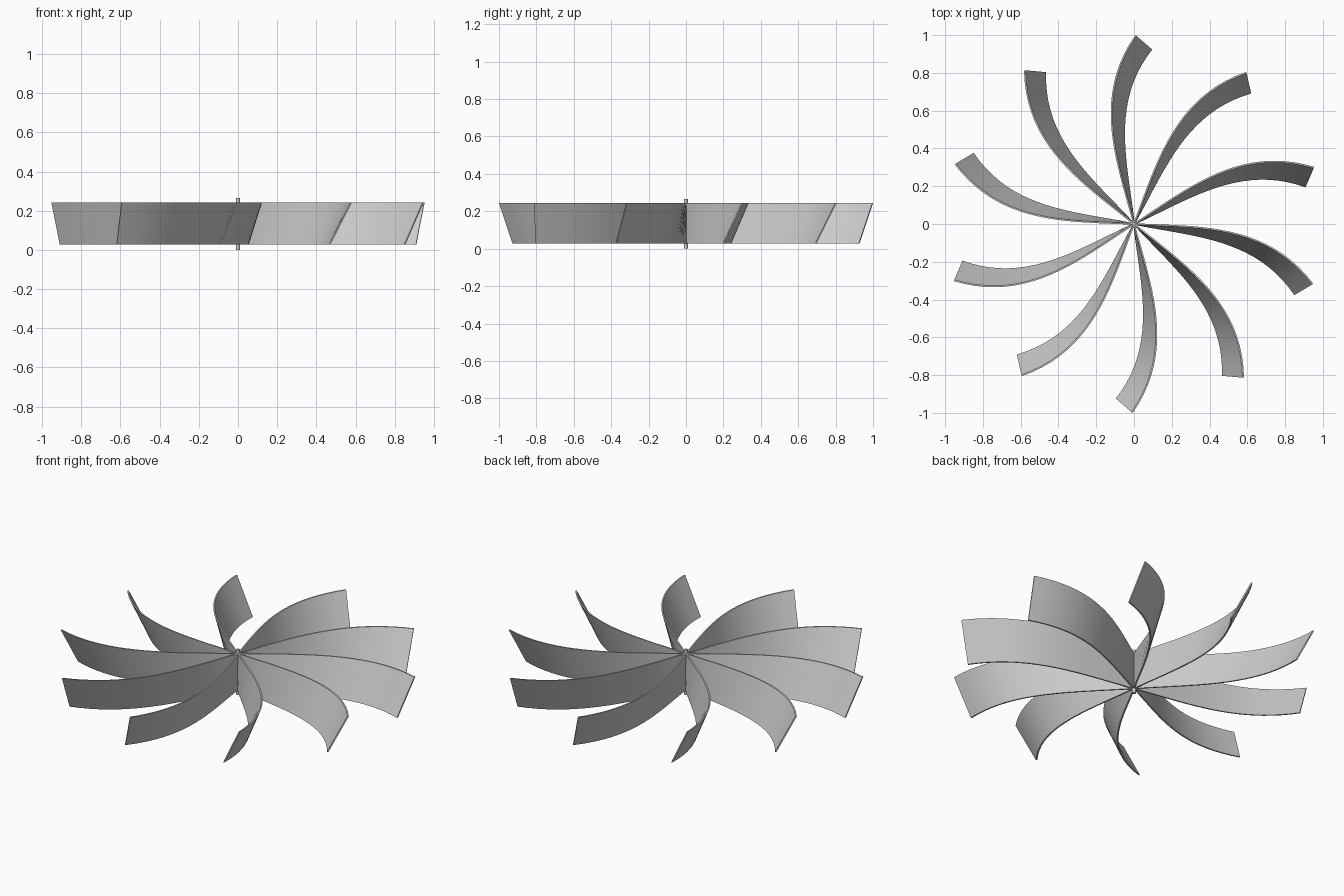
import bpy, bmesh
from math import pi, radians
from mathutils import Vector, Matrix

if "Cube" in bpy.data.objects:
    bpy.data.objects.remove(bpy.data.objects["Cube"])

BLADES = 10
STEPS = 20
THICK = 0.008
Z_LOW, Z_HIGH = 0.028, 0.243


def rail(tip, a, b):
    """Curved plan-view line from the axis to the tip, bowed to its left."""
    tip = Vector(tip)
    left = Vector((-tip.y, tip.x)).normalized()
    pts = []
    for i in range(STEPS + 1):
        u = i / STEPS
        pts.append(tip * u + left * (u * (1 - u) * (a + b * u)))
    return pts


def offset(pts, d):
    """Shift a plan-view line sideways."""
    out = []
    for i, p in enumerate(pts):
        t = (pts[min(i + 1, STEPS)] - pts[max(i - 1, 0)]).normalized()
        out.append(p + Vector((-t.y, t.x)) * d)
    return out


def smooth(ob):
    bpy.context.view_layer.objects.active = ob
    ob.select_set(True)
    bpy.ops.object.shade_smooth_by_angle(angle=radians(30))
    ob.select_set(False)


# Blade: vertical at the hub, leaning outward toward the tip
upper = rail((0.01, 0.998), 0.28, 0.40)
lower = rail((0.093, 0.926), 0.20, 0.39)
h = THICK / 2
rails = [(offset(lower, h), Z_LOW), (offset(upper, h), Z_HIGH),
         (offset(upper, -h), Z_HIGH), (offset(lower, -h), Z_LOW)]
bm = bmesh.new()
rows = [[bm.verts.new((p.x, p.y, z)) for p in pts] for pts, z in rails]
for k in range(4):
    r0, r1 = rows[k], rows[(k + 1) % 4]
    for i in range(STEPS):
        bm.faces.new((r0[i], r0[i + 1], r1[i + 1], r1[i]))
bm.faces.new([r[0] for r in rows])
bm.faces.new([r[-1] for r in reversed(rows)])
bmesh.ops.recalc_face_normals(bm, faces=bm.faces)
mesh = bpy.data.meshes.new("blade")
bm.to_mesh(mesh)
bm.free()

# Ring of blades sharing one mesh
for n in range(BLADES):
    ob = bpy.data.objects.new(f"blade_{n + 1}", mesh)
    ob.matrix_world = Matrix.Rotation(2 * pi * n / BLADES, 4, 'Z')
    bpy.context.collection.objects.link(ob)
    if n == 0:
        smooth(ob)

# Slim central shaft
bpy.ops.mesh.primitive_cylinder_add(vertices=24, radius=0.01, depth=0.266,
                                    location=(0, 0, 0.133))
hub = bpy.context.object
hub.name = "hub_shaft"
smooth(hub)
